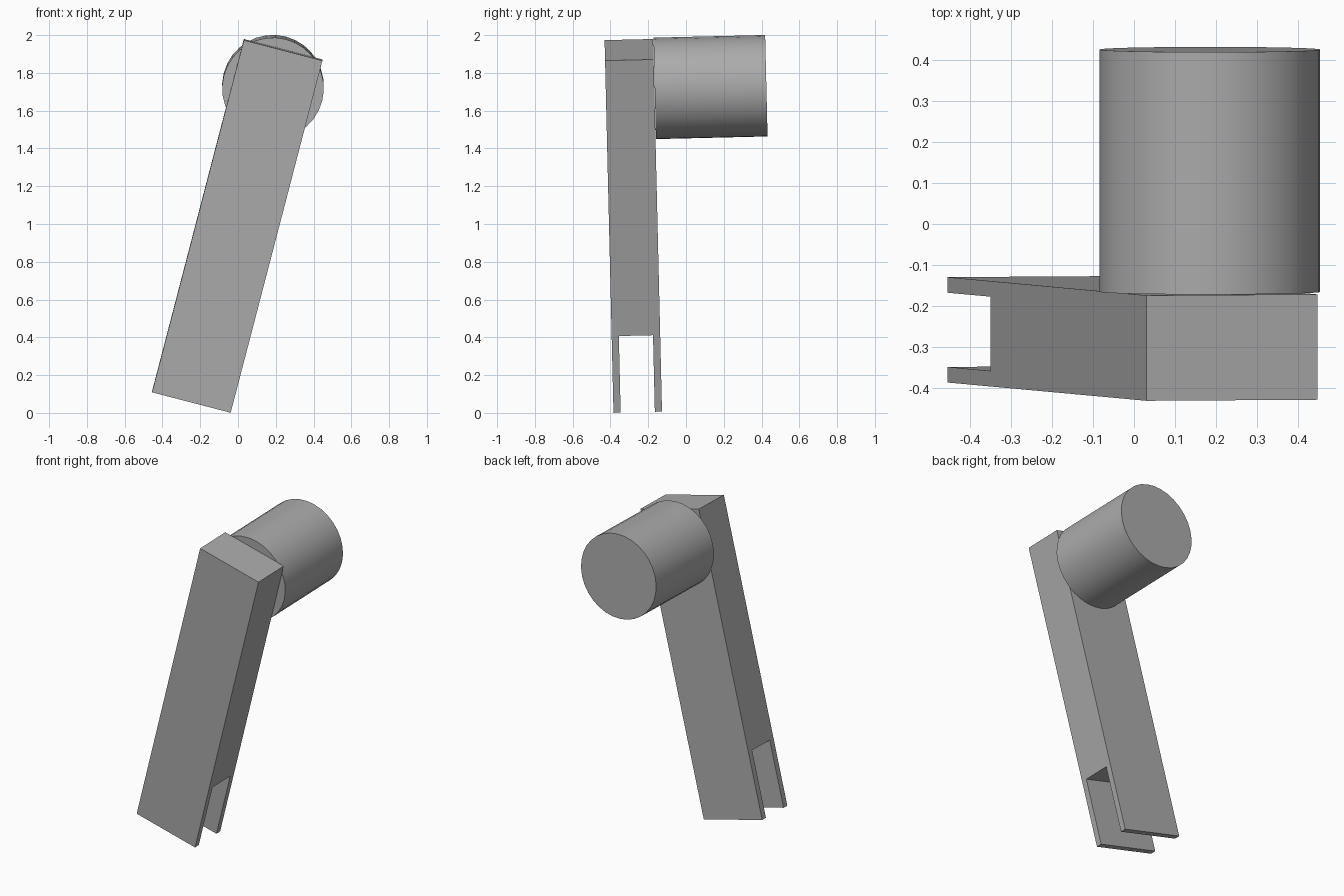
import bpy, bmesh, math
from mathutils import Matrix, Vector

cube = bpy.data.objects.get("Cube")
if cube:
    bpy.data.objects.remove(cube, do_unlink=True)

grey = bpy.data.materials.new("plain grey")
grey.use_nodes = True
colour = (0.41, 0.41, 0.41, 1)
grey.diffuse_color = colour
grey.node_tree.nodes["Principled BSDF"].inputs["Base Color"].default_value = colour

# Shared lean of the whole assembly
LEAN = Matrix.Rotation(math.radians(1.37), 4, 'X') @ Matrix.Rotation(math.radians(14.6), 4, 'Y')


def add_part(name, bm, centre):
    bmesh.ops.recalc_face_normals(bm, faces=bm.faces)
    mesh = bpy.data.meshes.new(name)
    bm.to_mesh(mesh)
    bm.free()
    mesh.materials.append(grey)
    obj = bpy.data.objects.new(name, mesh)
    bpy.context.collection.objects.link(obj)
    obj.matrix_world = Matrix.Translation(centre) @ LEAN
    return obj


# Arm: forked side profile extruded across its width
width, depth, length = 0.43, 0.257, 1.927
prong, slot = 0.038, 0.419
y, z = depth / 2, length / 2
inner, roof = y - prong, -z + slot
profile = [(-y, -z), (-inner, -z), (-inner, roof), (inner, roof),
           (inner, -z), (y, -z), (y, z), (-y, z)]
bm = bmesh.new()
face = bm.faces.new([bm.verts.new((-width / 2, py, pz)) for py, pz in profile])
extruded = bmesh.ops.extrude_face_region(bm, geom=[face])["geom"]
bmesh.ops.translate(bm, vec=(width, 0, 0),
                    verts=[v for v in extruded if isinstance(v, bmesh.types.BMVert)])
add_part("forked_arm", bm, Vector((-0.004, -0.279, 0.99)))

# Round boss on the back of the arm's upper end
bm = bmesh.new()
bmesh.ops.create_cone(bm, cap_ends=True, segments=32, radius1=0.269, radius2=0.269,
                      depth=0.591, matrix=Matrix.Rotation(math.pi / 2, 4, 'X'))
boss = add_part("round_boss", bm, Vector((0.185, 0.13, 1.725)))

bpy.ops.object.select_all(action='DESELECT')
boss.select_set(True)
bpy.context.view_layer.objects.active = boss
bpy.ops.object.shade_smooth_by_angle(angle=math.radians(30))
